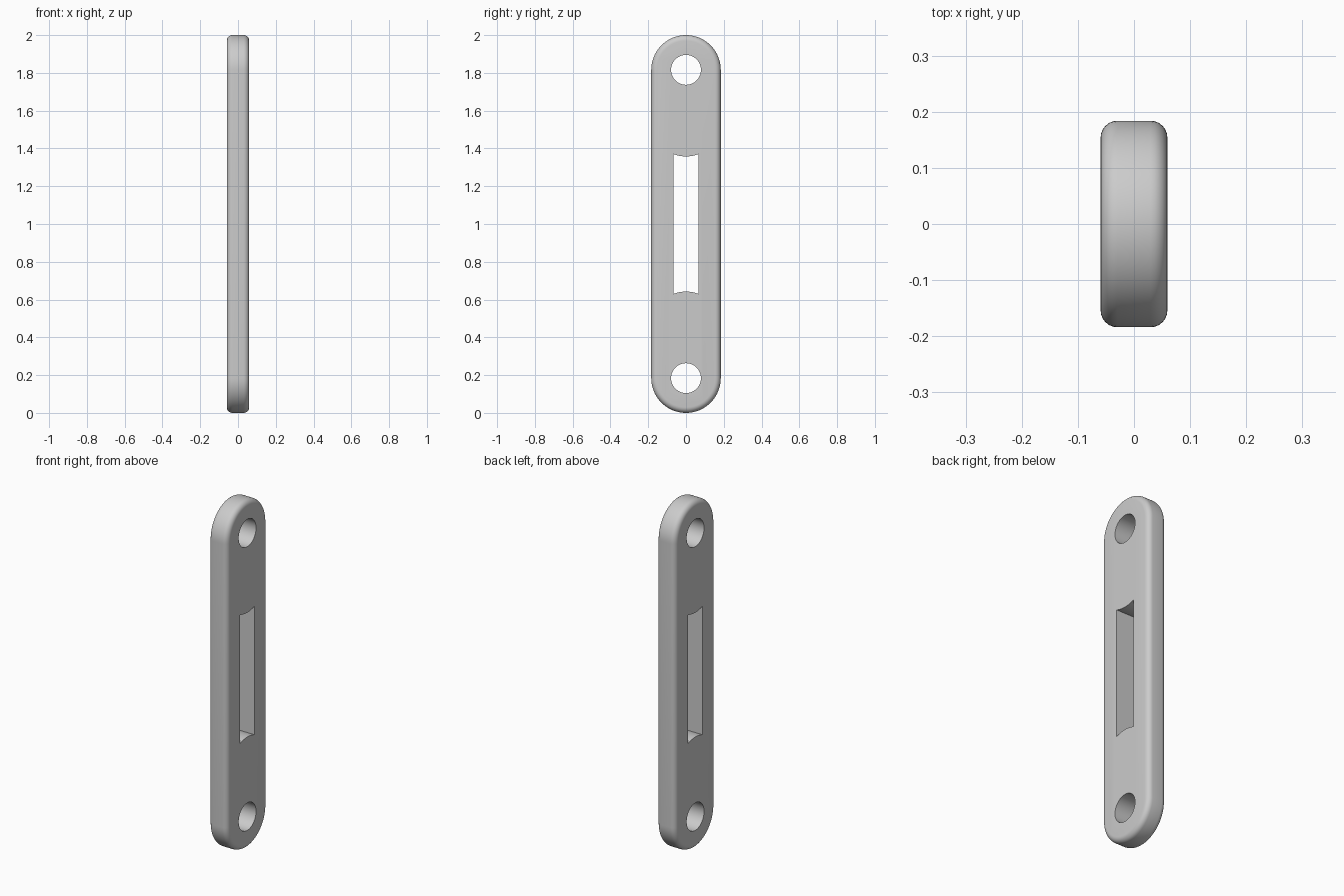
import bpy, bmesh
from math import pi, sin, cos, asin, radians

if "Cube" in bpy.data.objects:
    bpy.data.objects.remove(bpy.data.objects["Cube"], do_unlink=True)

LENGTH, HALF_WIDTH, HALF_THICK, ROUNDING = 2.0, 0.184, 0.0595, 0.03
HOLE_RADIUS = 0.079
SLOT_HALF_WIDTH, SLOT_HALF_LENGTH = 0.066, 0.37
MIDDLE = LENGTH / 2
END_CENTRE = MIDDLE - HALF_WIDTH      # end arcs and holes share a centre

grey = bpy.data.materials.new("light grey")
grey.use_nodes = True
colour = (0.6, 0.6, 0.6, 1)
grey.diffuse_color = colour
grey.node_tree.nodes["Principled BSDF"].inputs["Base Color"].default_value = colour


def arc(y, z, radius, start, end, steps):
    """Points on an arc in the y-z plane."""
    angles = [start + (end - start) * i / steps for i in range(steps + 1)]
    return [(y + radius * cos(a), z + radius * sin(a)) for a in angles]


def prism(name, outline, half_depth, rounding=0):
    """Extrude a y-z outline along x, optionally rounding both rims."""
    bm = bmesh.new()
    face = bm.faces.new([bm.verts.new((-half_depth, y, z)) for y, z in outline])
    side = bmesh.ops.extrude_face_region(bm, geom=[face])["geom"]
    moved = [v for v in side if isinstance(v, bmesh.types.BMVert)]
    bmesh.ops.translate(bm, verts=moved, vec=(2 * half_depth, 0, 0))
    bmesh.ops.recalc_face_normals(bm, faces=bm.faces)
    if rounding:
        rims = [e for e in bm.edges if abs(e.verts[0].co.x - e.verts[1].co.x) < 1e-5]
        bmesh.ops.bevel(bm, geom=rims, offset=rounding, segments=6,
                        profile=0.5, affect='EDGES')
    mesh = bpy.data.meshes.new(name)
    bm.to_mesh(mesh)
    bm.free()
    obj = bpy.data.objects.new(name, mesh)
    bpy.context.collection.objects.link(obj)
    mesh.materials.append(grey)
    return obj


# Round-ended plate
outline = (arc(0, MIDDLE + END_CENTRE, HALF_WIDTH, 0, pi, 40)
           + arc(0, MIDDLE - END_CENTRE, HALF_WIDTH, pi, 2 * pi, 40))
plate = prism("link_plate", outline, HALF_THICK, ROUNDING)

# Pin holes
cutters = []
for label, sign in (("upper", 1), ("lower", -1)):
    circle = arc(0, MIDDLE + sign * END_CENTRE, HOLE_RADIUS, 0, 2 * pi, 64)[:-1]
    cutters.append(prism(label + "_hole_cutter", circle, 0.2))

# Slot whose ends bow inward, following arcs around the end bosses
half_angle = asin(SLOT_HALF_WIDTH / HALF_WIDTH)
arc_z = SLOT_HALF_LENGTH + HALF_WIDTH * cos(half_angle)
slot = (arc(0, MIDDLE + arc_z, HALF_WIDTH, -pi / 2 + half_angle, -pi / 2 - half_angle, 12)
        + arc(0, MIDDLE - arc_z, HALF_WIDTH, pi / 2 + half_angle, pi / 2 - half_angle, 12))
cutters.append(prism("slot_cutter", slot, 0.2))

# Cut the openings, then remove the cutters
bpy.context.view_layer.objects.active = plate
plate.select_set(True)
for cutter in cutters:
    cutter.hide_render = True
    cut = plate.modifiers.new("opening", 'BOOLEAN')
    cut.operation, cut.solver, cut.object = 'DIFFERENCE', 'EXACT', cutter
    bpy.ops.object.modifier_apply(modifier=cut.name)
    bpy.data.objects.remove(cutter, do_unlink=True)

bpy.ops.object.shade_smooth_by_angle(angle=radians(30))
